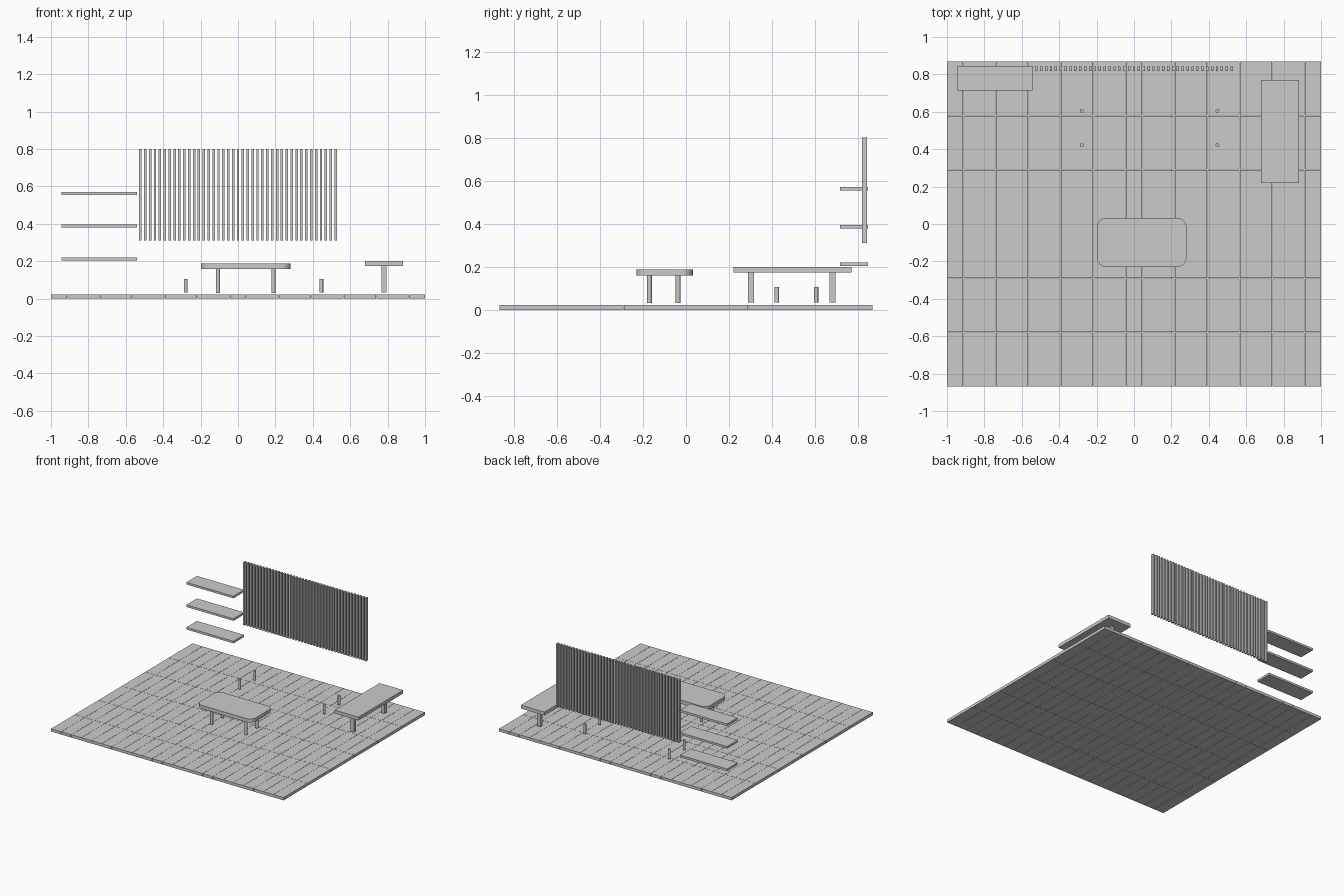
import bpy, bmesh, math
from mathutils import Matrix, Vector

if "Cube" in bpy.data.objects:
    bpy.data.objects.remove(bpy.data.objects["Cube"])


def add_boxes(bm, lo, hi):
    lo, hi = Vector(lo), Vector(hi)
    m = Matrix.Translation((lo + hi) / 2) @ Matrix.Diagonal((*(hi - lo), 1))
    bmesh.ops.create_cube(bm, size=1, matrix=m)


def finish(name, bm):
    bmesh.ops.recalc_face_normals(bm, faces=bm.faces[:])
    me = bpy.data.meshes.new(name)
    bm.to_mesh(me)
    bm.free()
    ob = bpy.data.objects.new(name, me)
    bpy.context.collection.objects.link(ob)
    return ob


def boxes(name, items):
    bm = bmesh.new()
    for lo, hi in items:
        add_boxes(bm, lo, hi)
    return finish(name, bm)


def round_leg(name, x, y, z0, z1, r):
    bpy.ops.mesh.primitive_cylinder_add(vertices=16, radius=r, depth=z1 - z0,
                                        location=(x, y, (z0 + z1) / 2))
    ob = bpy.context.object
    ob.name = name
    bpy.ops.object.shade_smooth_by_angle()


# floor: 23 x 6 planks with hairline gaps
NX, NY, HY, GAP = 23, 6, 0.868, 0.0015
px, py = 2 / NX, 2 * HY / NY
planks = []
for i in range(NX):
    for j in range(NY):
        x0, x1 = -1 + i * px, -1 + (i + 1) * px
        y0, y1 = -HY + j * py, -HY + (j + 1) * py
        planks.append(((x0 + (GAP / 2 if i else 0), y0 + (GAP / 2 if j else 0), 0),
                       (x1 - (GAP / 2 if i < NX - 1 else 0),
                        y1 - (GAP / 2 if j < NY - 1 else 0), 0.022)))
boxes("floor_planks", planks)

# wall slats
boxes("wall_slats", [((-0.0065 + k * 0.0261, 0.819, 0.31),
                      (0.0065 + k * 0.0261, 0.841, 0.80)) for k in range(-20, 21)])

# wall shelves
for n, z in enumerate((0.204, 0.379, 0.554)):
    boxes(f"wall_shelf_{n + 1}", [((-0.945, 0.715, z), (-0.54, 0.845, z + 0.0165))])

# coffee table top with rounded corners
cx, cy, hx, hy, r = 0.041, -0.099, 0.2395, 0.1305, 0.05
bm = bmesh.new()
pts = []
for c, (sx, sy) in enumerate(((1, 1), (-1, 1), (-1, -1), (1, -1))):
    for s in range(9):
        a = math.pi / 2 * (c + s / 8)
        pts.append(bm.verts.new((cx + sx * (hx - r) + r * math.cos(a),
                                 cy + sy * (hy - r) + r * math.sin(a), 0.159)))
face = bm.faces.new(pts)
ext = bmesh.ops.extrude_face_region(bm, geom=[face], use_keep_orig=True)
bmesh.ops.translate(bm, vec=(0, 0, 0.028),
                    verts=[v for v in ext["geom"] if isinstance(v, bmesh.types.BMVert)])
top = finish("coffee_table_top", bm)
bpy.context.view_layer.objects.active = top
top.select_set(True)
bpy.ops.object.shade_smooth_by_angle()

# coffee table legs
for x in (-0.107, 0.189):
    for y in (-0.170, -0.037):
        round_leg("coffee_table_leg", x, y, 0.031, 0.159, 0.011)

# seat feet
for x in (-0.28, 0.446):
    for y in (0.422, 0.605):
        round_leg("seat_foot", x, y, 0.033, 0.106, 0.01)

# side bench and its square legs
boxes("bench_top", [((0.678, 0.22, 0.174), (0.882, 0.77, 0.20))])
for y in (0.302, 0.68):
    boxes("bench_leg", [((0.766, y - 0.014, 0.033), (0.794, y + 0.014, 0.174))])
